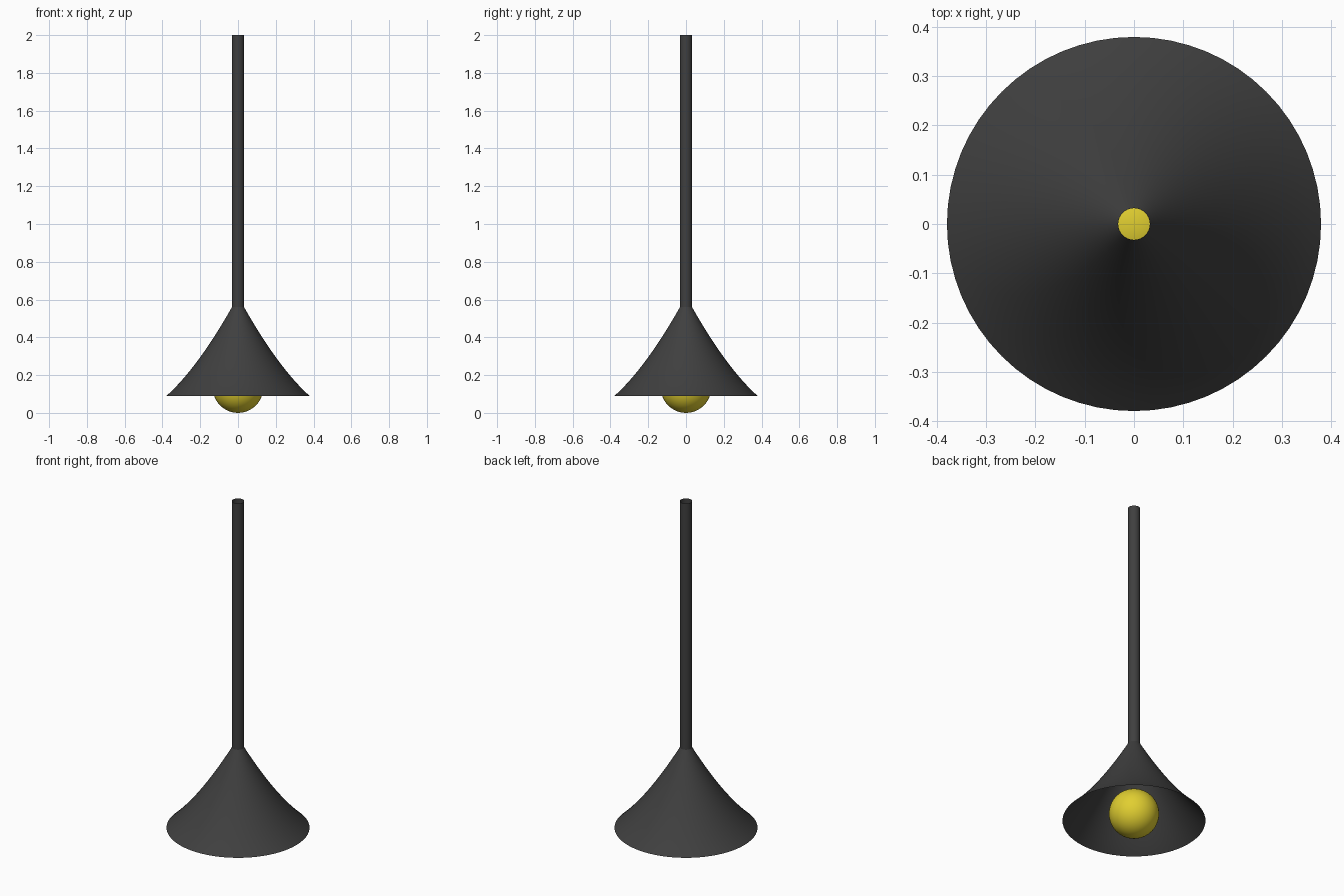
import bpy, bmesh, math

if "Cube" in bpy.data.objects:
    bpy.data.objects.remove(bpy.data.objects["Cube"])

SIDES = 64

def material(name, rgb):
    m = bpy.data.materials.new(name)
    m.diffuse_color = (*rgb, 1)
    m.use_nodes = True
    m.node_tree.nodes["Principled BSDF"].inputs["Base Color"].default_value = m.diffuse_color
    return m

def lathe(name, profile, mat):
    """Open, thin surface spun around z from (radius, height) points."""
    bm = bmesh.new()
    rings = [[bm.verts.new((r * math.cos(2 * math.pi * i / SIDES),
                            r * math.sin(2 * math.pi * i / SIDES), z))
              for i in range(SIDES)] for r, z in profile]
    for a, b in zip(rings, rings[1:]):
        for i in range(SIDES):
            j = (i + 1) % SIDES
            bm.faces.new((a[i], a[j], b[j], b[i])).smooth = True
    me = bpy.data.meshes.new(name)
    bm.to_mesh(me)
    bm.free()
    me.materials.append(mat)
    ob = bpy.data.objects.new(name, me)
    bpy.context.collection.objects.link(ob)
    return ob

def curve(p0, p1, p2, n):
    return [tuple((1 - t) ** 2 * a + 2 * t * (1 - t) * b + t * t * c
                  for a, b, c in zip(p0, p1, p2))
            for t in (k / n for k in range(n + 1))]

dark = material("dark_metal", (0.05, 0.05, 0.05))
yellow = material("yellow_glow", (0.75, 0.62, 0.03))

# Flared shade, open at the bottom and into the rod
lathe("shade", curve((0.379, 0.09), (0.215, 0.237), (0.032, 0.56), 16), dark)

# Hollow hanging rod
lathe("rod", [(0.032, 0.557), (0.032, 2.0)], dark)

# Bulb
bpy.ops.mesh.primitive_uv_sphere_add(segments=48, ring_count=24, radius=0.133,
                                     location=(0, 0, 0.133))
bulb = bpy.context.object
bulb.name = "bulb"
bulb.data.materials.append(yellow)
bpy.ops.object.shade_smooth()
